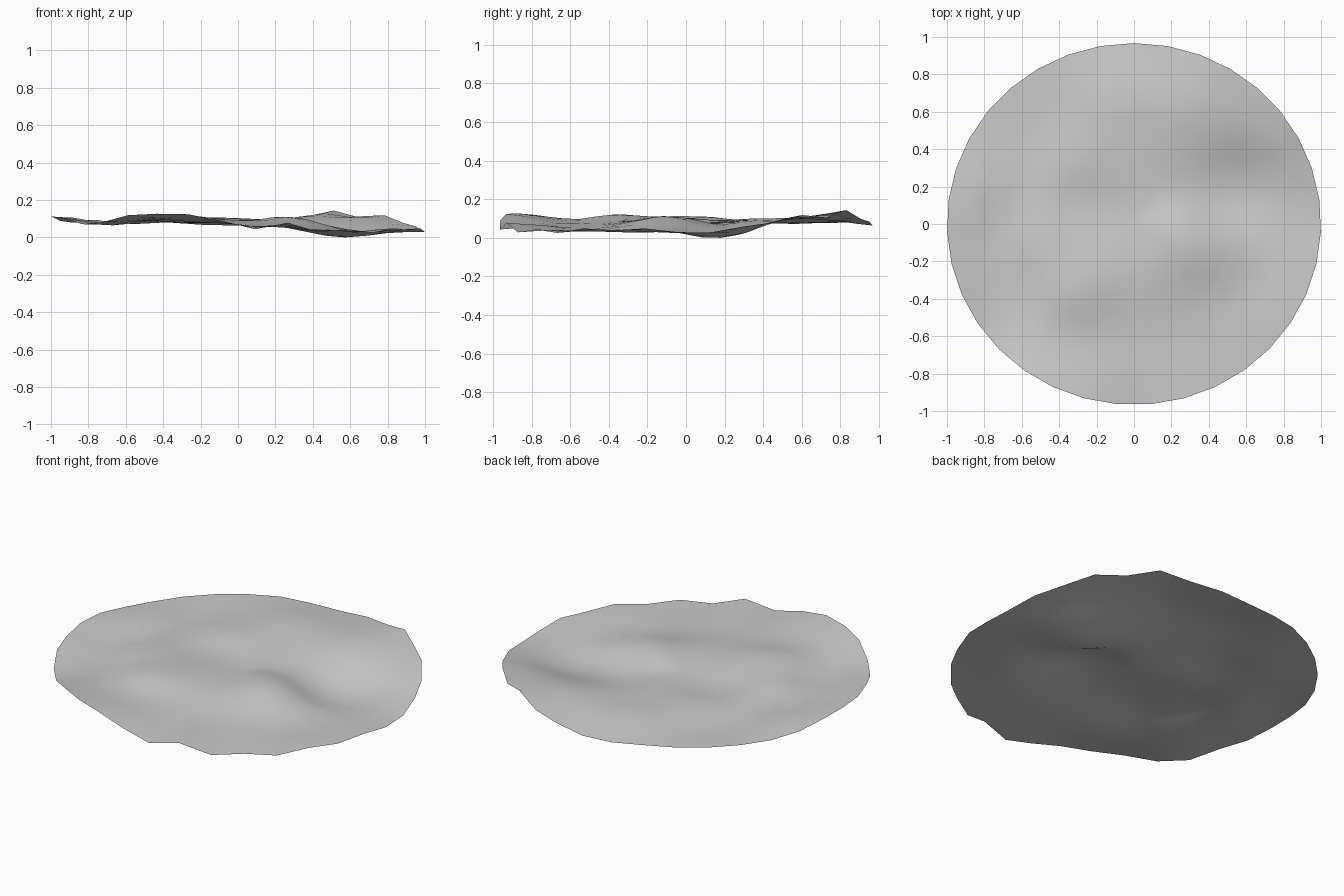
import bpy, bmesh, math

default_cube = bpy.data.objects.get("Cube")
if default_cube:
    bpy.data.objects.remove(default_cube, do_unlink=True)

SEGMENTS, RINGS = 35, 10
RADIUS_X, RADIUS_Y = 1.0, 0.967
UNIT = 0.01

# Rim heights in hundredths, clockwise from the middle of the back edge
RIM = [6.5, 8.5, 10, 14.5, 10.5, 12, 8, 6, 3, 3, 5, 4, 5, 2.7, 4.5, 3, 8, 4.5,
       9, 12.5, 12.8, 12, 8.3, 7.2, 10.5, 10.5, 11.5, 11, 9, 8, 8, 8, 8, 8, 6.8]

# Hills and hollows of the interior: x, y, height in hundredths
HILLS = [(28, -7, 11), (52, -13, 6), (-20, -15, 10), (-40, -36, 12),
         (-60, -5, 10), (-86, 13, 11), (-32, 40, 10), (0, 35, 9),
         (30, 56, 10), (10, -22, 9.5), (-14, 80, 9.5), (50, 60, 11),
         (-55, -70, 10.5), (75, 55, 11)]
HOLLOWS = [(55, 12, 0), (65, 22, 1), (40, 20, 2.5), (30, -46, 5.5), (62, -25, 3),
           (-71, -1, 5.5), (-65, -36, 6.5), (-50, 50, 7.5), (-24, 5, 8),
           (0, 0, 8), (0, -60, 7), (78, 5, 2.5), (32, 38, 6.5), (-30, -65, 9),
           (52, -58, 4)]


def rim_point(index, share=1.0):
    """Point on the rim, or on a smaller ring inside it."""
    angle = math.pi / 2 - math.tau * index / SEGMENTS
    return RADIUS_X * share * math.cos(angle), RADIUS_Y * share * math.sin(angle)


def blend(x, y, values, reach):
    """Smooth weighted mean of the values around a place."""
    total = weight_sum = 0.0
    for (px, py, _), value in zip(samples, values):
        weight = math.exp(-((x - px) ** 2 + (y - py) ** 2) / reach ** 2)
        total += weight * value
        weight_sum += weight
    return total / (weight_sum + UNIT)


samples = [(*rim_point(i), z * UNIT) for i, z in enumerate(RIM)]
samples += [(x * UNIT, y * UNIT, z * UNIT) for x, y, z in HILLS + HOLLOWS]

# Fit the terrain in passes, from broad swells to small bumps
passes = []
residual = [z for _, _, z in samples]
for reach in (0.5, 0.28, 0.2, 0.16, 0.13):
    passes.append((residual, reach))
    residual = [r - blend(x, y, residual, reach)
                for (x, y, _), r in zip(samples, residual)]


def height(x, y):
    return max(0.0, sum(blend(x, y, values, reach) for values, reach in passes))


# Uneven disc: rings of quads around a central fan
bm = bmesh.new()
centre = bm.verts.new((0, 0, height(0, 0)))
rings = []
for ring in range(1, RINGS + 1):
    row = []
    for i in range(SEGMENTS):
        x, y = rim_point(i, ring / RINGS)
        z = RIM[i] * UNIT if ring == RINGS else height(x, y)
        row.append(bm.verts.new((x, y, z)))
    rings.append(row)

for i in range(SEGMENTS):
    j = (i + 1) % SEGMENTS
    bm.faces.new((centre, rings[0][j], rings[0][i]))
    for inner, outer in zip(rings, rings[1:]):
        bm.faces.new((inner[i], inner[j], outer[j], outer[i]))

# Rest the lowest point on the ground
lowest = min(v.co.z for v in bm.verts)
for v in bm.verts:
    v.co.z -= lowest
for face in bm.faces:
    face.smooth = True
    face.normal_update()
    if face.normal.z < 0:
        face.normal_flip()

mesh = bpy.data.meshes.new("ground_disc")
bm.to_mesh(mesh)
bm.free()
ground_disc = bpy.data.objects.new("ground_disc", mesh)
bpy.context.collection.objects.link(ground_disc)

# Plain mid grey
grey = bpy.data.materials.new("mid_grey")
grey.use_nodes = True
grey.diffuse_color = (0.6, 0.6, 0.6, 1)
grey.node_tree.nodes["Principled BSDF"].inputs["Base Color"].default_value = grey.diffuse_color
mesh.materials.append(grey)
